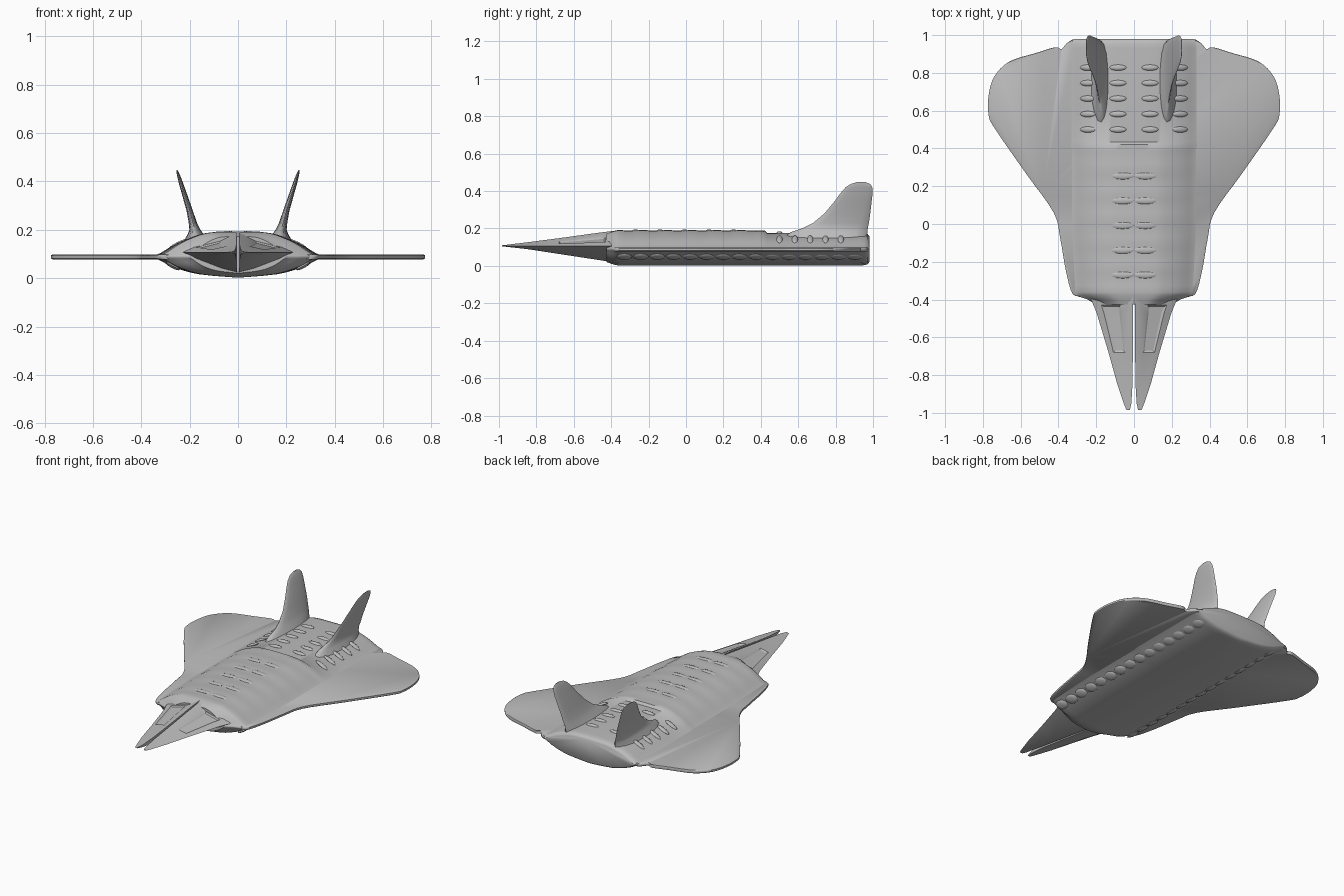
import bpy, bmesh, math
from mathutils import Vector

cube = bpy.data.objects.get("Cube")
if cube:
    bpy.data.objects.remove(cube)

grey = bpy.data.materials.new("hull grey")
grey.use_nodes = True
COLOUR = (0.5, 0.5, 0.5, 1)
grey.diffuse_color = COLOUR
grey.node_tree.nodes["Principled BSDF"].inputs["Base Color"].default_value = COLOUR


def finish(name, bm, angle=35):
    bmesh.ops.recalc_face_normals(bm, faces=bm.faces)
    mesh = bpy.data.meshes.new(name)
    bm.to_mesh(mesh)
    bm.free()
    obj = bpy.data.objects.new(name, mesh)
    bpy.context.collection.objects.link(obj)
    mesh.materials.append(grey)
    bpy.ops.object.select_all(action='DESELECT')
    obj.select_set(True)
    bpy.context.view_layer.objects.active = obj
    bpy.ops.object.shade_smooth_by_angle(angle=math.radians(angle))
    return obj


def loft(rings):
    """Skin closed rings of equal length and cap both ends."""
    bm = bmesh.new()
    rows = [[bm.verts.new(p) for p in ring] for ring in rings]
    n = len(rows[0])
    for a, b in zip(rows, rows[1:]):
        for i in range(n):
            j = (i + 1) % n
            bm.faces.new((a[i], a[j], b[j], b[i]))
    bm.faces.new(rows[0])
    bm.faces.new(rows[-1])
    return bm


def smooth_path(pts, steps=5):
    """Open Catmull-Rom curve through 2D points."""
    p = [Vector(q) for q in pts]
    p = [p[0]] + p + [p[-1]]
    out = []
    for a, b, c, d in zip(p, p[1:], p[2:], p[3:]):
        for k in range(steps):
            t = k / steps
            out.append(0.5 * (2 * b + (c - a) * t + (2 * a - 5 * b + 4 * c - d) * t * t
                              + (3 * b - a - 3 * c + d) * t ** 3))
    return out + [p[-1]]


# Lens-shaped hull, with a rippled forward deck and a lower aft deck
HALF = smooth_path([(0, 0.192), (0.1, 0.19), (0.165, 0.18), (0.25, 0.147), (0.32, 0.105),
                    (0.35, 0.089), (0.32, 0.072), (0.26, 0.043), (0.16, 0.016), (0, 0.002)], 3)
SECTION = HALF + [Vector((-p.x, p.y)) for p in HALF[-2:0:-1]]


def hull_ring(y, sx, sz, drop=0.0):
    ring = []
    for p in SECTION:
        top = max(0, (p.y - 0.09) / 0.1)
        ring.append((p.x * sx, y, 0.095 + (p.y - 0.095) * sz - drop * top))
    return ring


rings = [hull_ring(-0.425, 0.58, 0.8), hull_ring(-0.4, 0.7, 0.9), hull_ring(-0.378, 0.89, 0.97)]
y = -0.36
while y < 0.4:
    rings.append(hull_ring(y, 0.93 + 0.05 * min(1, (y + 0.36) * 3), 1,
                           0.004 * (0.5 - 0.5 * math.cos((y + 0.36) * 48))))
    y += 0.0325
rings += [hull_ring(0.42, 1, 1, 0.003), hull_ring(0.435, 1, 1, 0.016), hull_ring(0.6, 1, 1, 0.014),
          hull_ring(0.93, 1, 1, 0.014), hull_ring(0.955, 0.99, 0.98, 0.014),
          hull_ring(0.972, 0.96, 0.92, 0.014), hull_ring(0.98, 0.9, 0.8, 0.014)]
finish("hull", loft(rings), 40)

# Thin wings in one plate running through the hull
edge = smooth_path([(0.27, -0.38), (0.325, -0.37), (0.36, -0.25), (0.39, -0.08), (0.425, 0.06),
                    (0.57, 0.265), (0.74, 0.51), (0.77, 0.58), (0.77, 0.68), (0.74, 0.78),
                    (0.66, 0.86), (0.52, 0.905), (0.42, 0.935), (0.385, 0.925), (0.34, 0.968),
                    (0.25, 0.975)], 4)
outline = list(edge) + [Vector((-p.x, p.y)) for p in reversed(edge)]


def wing_ring(z, inset):
    return [(p.x - math.copysign(inset, p.x), p.y, z) for p in outline]


finish("wings", loft([wing_ring(0.078, 0.006), wing_ring(0.082, 0),
                      wing_ring(0.094, 0), wing_ring(0.098, 0.006)]), 50)

# Twin nose prongs: y, inner x, outer x, top z, bottom z
PRONG = [(-0.38, 0.004, 0.235, 0.188, 0.018), (-0.43, 0.004, 0.215, 0.182, 0.026),
         (-0.47, 0.005, 0.198, 0.177, 0.032), (-0.68, 0.006, 0.135, 0.148, 0.064),
         (-0.85, 0.008, 0.088, 0.126, 0.09), (-0.95, 0.014, 0.054, 0.114, 0.101),
         (-0.985, 0.022, 0.04, 0.11, 0.105)]
for side, tag in ((1, "left"), (-1, "right")):
    rings = []
    for y, xi, xo, zt, zb in PRONG:
        w, mid = xo - xi, 0.107
        prof = [(xi, zt), (xi + 0.12 * w, zt - 0.1 * (zt - mid)),
                (xi + 0.32 * w, mid + 0.62 * (zt - mid)), (xi + 0.8 * w, mid + 0.28 * (zt - mid)),
                (xo, mid), (xi + 0.8 * w, mid - 0.3 * (mid - zb)),
                (xi + 0.3 * w, mid - 0.8 * (mid - zb)), (xi, zb)]
        rings.append([(side * x, y, z) for x, z in prof])
    bm = loft(rings)
    bmesh.ops.recalc_face_normals(bm, faces=bm.faces)
    panel = [f for f in bm.faces if f.normal.z > 0.5 and -0.69 < f.calc_center_median().y < -0.44
             and 0.4 < abs(f.calc_center_median().x) / (0.34 + f.calc_center_median().y * 0.3) < 0.8]
    if panel:
        bmesh.ops.inset_region(bm, faces=panel, thickness=0.012, depth=-0.006)
    finish(tag + "_nose_prong", bm, 25)

# Canted tail fins with flared roots: z, centre x, half thickness, front y, back y
FIN = [(0.15, 0.175, 0.052, 0.52, 0.965), (0.18, 0.175, 0.034, 0.56, 0.97),
       (0.2, 0.178, 0.023, 0.62, 0.972), (0.23, 0.187, 0.017, 0.68, 0.978),
       (0.28, 0.2, 0.013, 0.74, 0.985), (0.34, 0.219, 0.011, 0.79, 0.992),
       (0.39, 0.235, 0.009, 0.827, 0.998), (0.42, 0.244, 0.007, 0.853, 0.996),
       (0.438, 0.25, 0.005, 0.88, 0.985), (0.448, 0.253, 0.002, 0.915, 0.96)]
for side, tag in ((1, "left"), (-1, "right")):
    rings = []
    for z, x, h, y0, y1 in FIN:
        ring = []
        for k in range(16):
            a = math.tau * k / 16
            ring.append((side * (x + h * math.sin(a)),
                         (y0 + y1) / 2 - (y1 - y0) / 2 * math.cos(a), z))
        rings.append(ring)
    finish(tag + "_tail_fin", loft(rings), 50)


def ellipsoids(name, spots):
    """Low rounded blisters: centre, half sizes, tilt about y."""
    bm = bmesh.new()
    for c, s, tilt in spots:
        made = bmesh.ops.create_uvsphere(bm, u_segments=12, v_segments=6, radius=1)["verts"]
        for v in made:
            x, y, z = (v.co[i] * s[i] for i in range(3))
            v.co = Vector((c[0] + x * math.cos(tilt) + z * math.sin(tilt), c[1] + y,
                           c[2] - x * math.sin(tilt) + z * math.cos(tilt)))
    finish(name, bm, 40)


# Gill vents on both sides of each fin
ellipsoids("gill_vents", [((s * x, 0.5 + 0.082 * i, z), (0.045, 0.016, 0.009), s * t)
                          for s in (1, -1) for i in range(5)
                          for x, z, t in ((0.085, 0.176, 0.05), (0.245, 0.142, 0.45))])

# Shallow scales along the forward deck
ellipsoids("deck_scales", [((s * 0.06, -0.27 + 0.131 * i, 0.188), (0.06, 0.018, 0.006), s * 0.04)
                           for s in (1, -1) for i in range(5)])

# Row of rounded tiles under each chine
ellipsoids("chine_tiles", [((s * 0.27, -0.33 + 0.088 * i, 0.05), (0.033, 0.042, 0.009), -s * 0.5)
                           for s in (1, -1) for i in range(15)])
